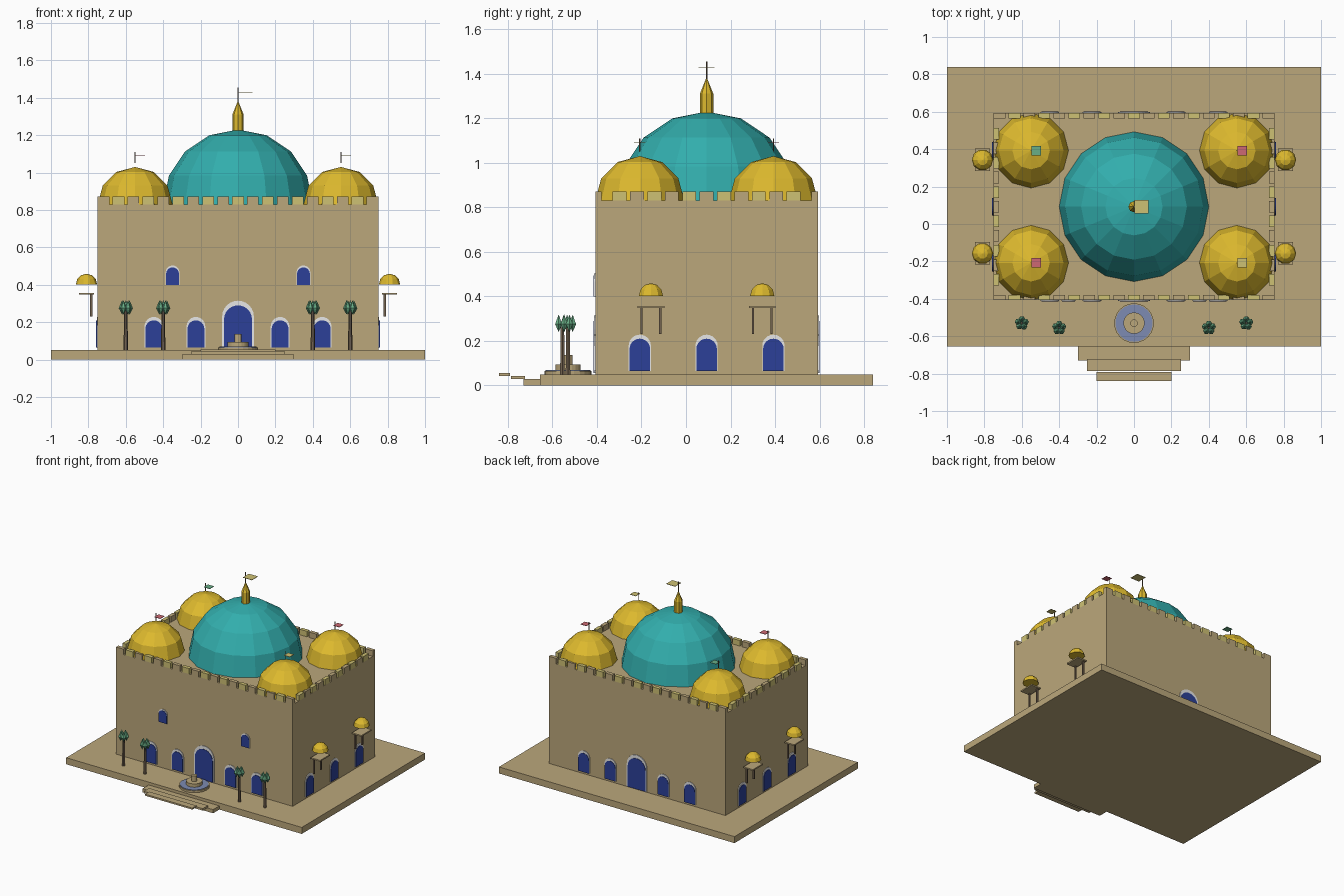
import bpy, bmesh, math
from mathutils import Matrix, Vector

if "Cube" in bpy.data.objects:
    bpy.data.objects.remove(bpy.data.objects["Cube"])

CY = 0.0925  # middle of the building along y


def material(name, r, g, b):
    lin = lambda c: ((c / 255 + 0.055) / 1.055) ** 2.4
    m = bpy.data.materials.new(name)
    m.diffuse_color = (lin(r), lin(g), lin(b), 1)
    m.use_nodes = True
    m.node_tree.nodes["Principled BSDF"].inputs["Base Color"].default_value = m.diffuse_color
    return m


TAN = material("sandstone", 187, 167, 123)
GOLD = material("gold", 222, 186, 46)
TEAL = material("teal", 50, 174, 173)
PALE = material("pale_yellow", 206, 193, 116)
WHITE = material("white", 250, 250, 250)
BLUE = material("deep_blue", 44, 64, 152)
BROWN = material("brown", 116, 99, 80)
WATER = material("water_blue", 125, 139, 178)
GREEN = material("leaf_green", 105, 175, 135)
RED = material("rose", 205, 105, 115)


def finish(name, bm, mat):
    bmesh.ops.recalc_face_normals(bm, faces=bm.faces)
    me = bpy.data.meshes.new(name)
    bm.to_mesh(me)
    bm.free()
    me.materials.append(mat)
    ob = bpy.data.objects.new(name, me)
    bpy.context.collection.objects.link(ob)
    return ob


def box(name, mat, x0, x1, y0, y1, z0, z1):
    bm = bmesh.new()
    bmesh.ops.create_cube(bm, size=1)
    for v in bm.verts:
        v.co = ((x0 + x1) / 2 + v.co.x * (x1 - x0),
                (y0 + y1) / 2 + v.co.y * (y1 - y0),
                (z0 + z1) / 2 + v.co.z * (z1 - z0))
    return finish(name, bm, mat)


def lathe(name, mat, profile, x, y, segs):
    """Turn (radius, z) points around a vertical axis; radius 0 makes a tip."""
    bm = bmesh.new()
    rings = []
    for r, z in profile:
        n = segs if r > 1e-5 else 1
        rings.append([bm.verts.new((x + r * math.cos(math.tau * i / segs),
                                    y + r * math.sin(math.tau * i / segs), z))
                      for i in range(n)])
    for a, b in zip(rings, rings[1:]):
        for i in range(segs):
            j = (i + 1) % segs
            quad = [a[i % len(a)], a[j % len(a)], b[j % len(b)], b[i % len(b)]]
            bm.faces.new(list(dict.fromkeys(quad)))
    for ring in (rings[0], rings[-1]):
        if len(ring) > 2:
            bm.faces.new(ring)
    return finish(name, bm, mat)


def dome(name, mat, x, y, z, r, segs, rows):
    pts = [(r * math.cos(math.pi / 2 * i / rows), z + r * math.sin(math.pi / 2 * i / rows))
           for i in range(rows + 1)]
    return lathe(name, mat, pts, x, y, segs)


def arch_plate(name, mat, pos, angle, hw, z0, top, depth):
    """Round-topped plate standing on a wall; angle 0 faces -y."""
    bm = bmesh.new()
    spring = top - hw
    pts = [(-hw, z0), (hw, z0)] + [(hw * math.cos(math.pi * i / 12),
                                    spring + hw * math.sin(math.pi * i / 12)) for i in range(13)]
    face = bm.faces.new([bm.verts.new((px, 0, pz)) for px, pz in pts])
    ext = bmesh.ops.extrude_face_region(bm, geom=[face])
    for v in ext["geom"]:
        if isinstance(v, bmesh.types.BMVert):
            v.co.y -= depth
    bm.transform(Matrix.Translation(Vector(pos)) @ Matrix.Rotation(angle, 4, 'Z'))
    return finish(name, bm, mat)


def window(pos, angle, hw, z0, top, rim, crown):
    arch_plate("window_frame", WHITE, pos, angle, hw + rim, z0, top + crown, 0.005)
    arch_plate("window_pane", BLUE, pos, angle, hw, z0, top, 0.008)


# plinth, steps and main block
box("plinth", TAN, -1, 1, -0.655, 0.84, 0, 0.05)
box("step_upper", TAN, -0.3, 0.3, -0.73, -0.65, 0, 0.028)
box("step_middle", TAN, -0.25, 0.25, -0.785, -0.722, 0.028, 0.043)
box("step_lower", TAN, -0.2, 0.2, -0.84, -0.79, 0.043, 0.055)
Y0, Y1 = CY - 0.5, CY + 0.5
box("main_block", TAN, -0.75, 0.75, Y0, Y1, 0.05, 0.83)

# parapet: alternating sandstone and pale merlons with narrow gaps
T, W, ZA, ZB = 0.028, 0.031, 0.828, 0.872
for i in range(19):
    c = -0.75 + W + (1.5 - 2 * W) * i / 18
    mat = PALE if i % 2 else TAN
    for y in (Y0, Y1 - T):
        box("merlon", mat, c - W, c + W, y, y + T, ZA, ZB)
for i in range(1, 12):
    c = Y0 + W + (1 - 2 * W) * i / 12
    mat = PALE if i % 2 else TAN
    for x in (-0.75, 0.75 - T):
        box("merlon", mat, x, x + T, c - W, c + W, ZA, ZB)

# main dome with spire, pole and flat flag
dome("main_dome", TEAL, 0, CY, 0.83, 0.4, 16, 4)
lathe("spire", GOLD, [(0.03, 1.21), (0.03, 1.31), (0, 1.385)], 0, CY, 8)
lathe("spire_pole", BROWN, [(0.004, 1.37), (0.004, 1.455)], 0, CY, 6)
box("main_flag", PALE, 0.003, 0.078, CY - 0.036, CY + 0.036, 1.428, 1.431)

# corner domes with poles and flags
for sx, sy, flag in ((-1, -1, RED), (1, -1, PALE), (-1, 1, GREEN), (1, 1, RED)):
    x, y = 0.55 * sx, CY + 0.3 * sy
    dome("corner_dome", GOLD, x, y, 0.83, 0.2, 12, 3)
    lathe("corner_pole", BROWN, [(0.003, 1.05), (0.003, 1.11)], x, y, 6)
    box("corner_flag", flag, x + 0.003, x + 0.053, y - 0.025, y + 0.025, 1.088, 1.091)

# arches: front and back rows, side rows, and two upper front windows
for y, ang in ((Y0, 0), (Y1, math.pi)):
    window((0, y, 0), ang, 0.075, 0.055, 0.29, 0.01, 0.025)
    for x in (-0.45, -0.225, 0.225, 0.45):
        window((x, y, 0), ang, 0.045, 0.065, 0.21, 0.005, 0.018)
for x, ang in ((0.75, math.pi / 2), (-0.75, -math.pi / 2)):
    for dy in (-0.3, 0, 0.3):
        window((x, CY + dy, 0), ang, 0.046, 0.065, 0.21, 0.004, 0.018)
for x in (-0.35, 0.35):
    window((x, Y0, 0), 0, 0.034, 0.4, 0.493, 0.003, 0.01)

# side balconies: slab, two legs and a floating canopy dome
for sx in (-1, 1):
    for sy in (-1, 1):
        x, y = 0.81 * sx, CY + 0.25 * sy
        box("balcony_slab", TAN, x - 0.04, x + 0.04, y - 0.06, y + 0.06, 0.347, 0.357)
        for d in (-0.042, 0.042):
            lx = 0.785 * sx
            box("balcony_leg", BROWN, lx - 0.006, lx + 0.006, y + d - 0.005, y + d + 0.005, 0.23, 0.347)
        dome("balcony_canopy", GOLD, x, y, 0.402, 0.057, 10, 3)

# fountain
FY = -0.53
lathe("fountain_basin", TAN, [(0.106, 0.05), (0.106, 0.065)], 0, FY, 24)
lathe("fountain_water", WATER, [(0.1, 0.06), (0.1, 0.069)], 0, FY, 24)
lathe("fountain_tier", TAN, [(0.057, 0.06), (0.057, 0.095)], 0, FY, 20)
lathe("fountain_spout", TAN, [(0.02, 0.09), (0.02, 0.137)], 0, FY, 12)

# palms: slim trunk with a ring of pointed leaf clumps
for x, y in ((-0.6, -0.53), (-0.4, -0.555), (0.4, -0.555), (0.6, -0.53)):
    lathe("palm_trunk", BROWN, [(0.012, 0.05), (0.009, 0.26)], x, y, 6)
    for i in range(5):
        a = math.tau * i / 5 + 0.3
        lathe("palm_leaf", GREEN, [(0, 0.24), (0.018, 0.275), (0, 0.318)],
              x + 0.021 * math.cos(a), y + 0.021 * math.sin(a), 6)
